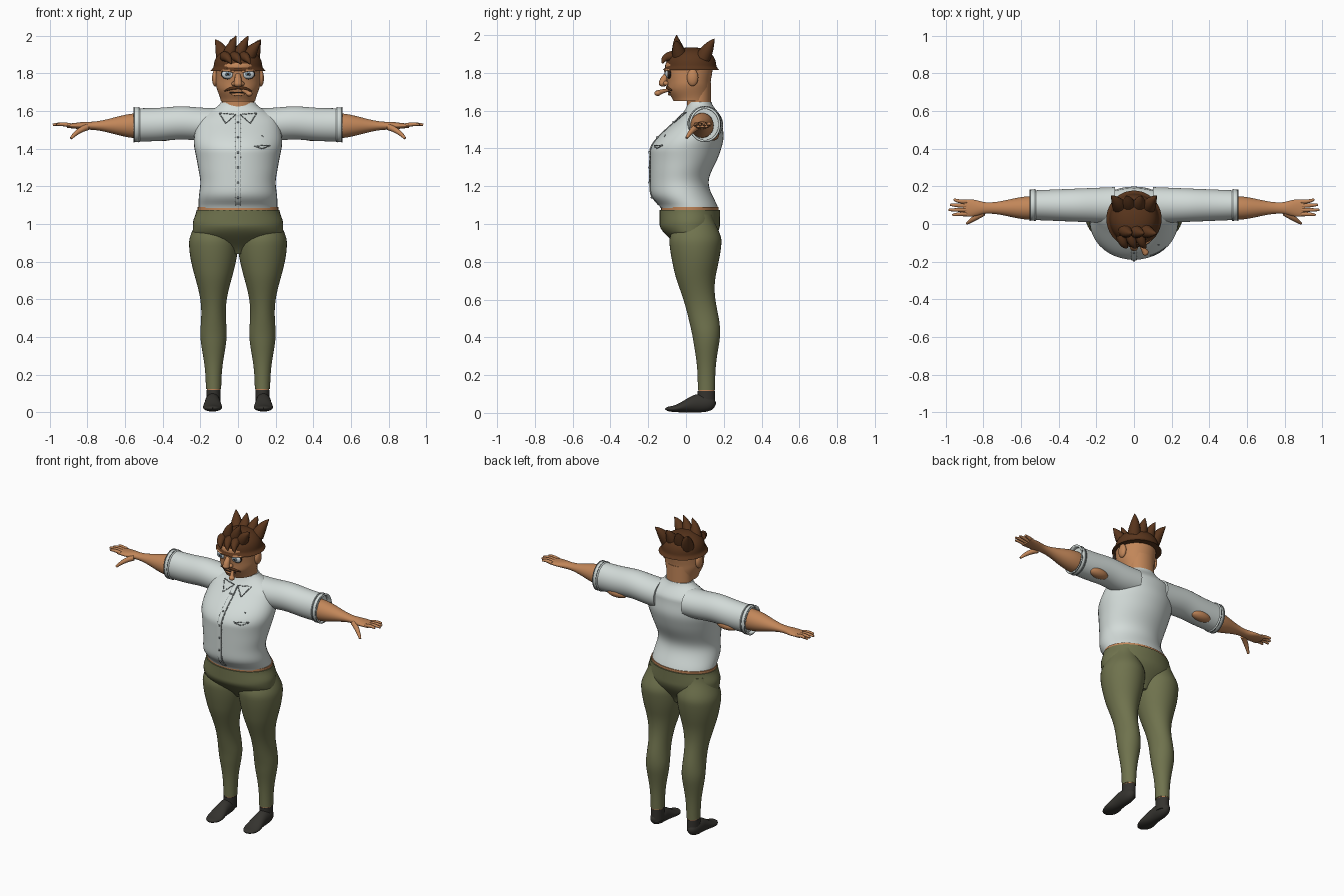
import bpy, bmesh, math
from mathutils import Vector, Matrix
from mathutils.bvhtree import BVHTree

if "Cube" in bpy.data.objects:
    bpy.data.objects.remove(bpy.data.objects["Cube"], do_unlink=True)


def material(name, *rgb):
    mat = bpy.data.materials.new(name)
    mat.use_nodes = True
    mat.diffuse_color = (*rgb, 1)
    shader = next(node for node in mat.node_tree.nodes if node.type == 'BSDF_PRINCIPLED')
    shader.inputs["Base Color"].default_value = (*rgb, 1)
    return mat


SHIRT = material("shirt_white", .65, .71, .69)
TRIM = material("trim_grey", .2, .23, .23)
TROUSER = material("trouser_olive", .16, .17, .075)
SKIN = material("skin_tan", .54, .24, .1)
HAIR = material("hair_brown", .1, .036, .012)
SOCK = material("sock_charcoal", .035, .033, .028)
EYE = material("eye_white", .65, .72, .75)
IRIS = material("iris_grey_blue", .12, .2, .26)
DARK = material("dark_line", .025, .016, .012)


def ramp(value, low, high):
    """Smooth rise from zero to one."""
    t = min(max((value - low) / (high - low), 0), 1)
    return t * t * (3 - 2 * t)


def bump(value, centre, width):
    """Soft hill of height one."""
    return math.exp(-((value - centre) / width) ** 2)


def finish(bm, name, mat, mirror=False, thickness=0):
    bmesh.ops.recalc_face_normals(bm, faces=bm.faces)
    mesh = bpy.data.meshes.new(name)
    bm.to_mesh(mesh)
    bm.free()
    mesh.materials.append(mat)
    for face in mesh.polygons:
        face.use_smooth = True
    mesh.set_sharp_from_angle(angle=math.radians(50))
    part = bpy.data.objects.new(name, mesh)
    bpy.context.scene.collection.objects.link(part)
    if thickness:
        part.modifiers.new("Solidify", 'SOLIDIFY').thickness = thickness
    if mirror:
        part.modifiers.new("Mirror", 'MIRROR').use_mirror_merge = False
    return part


def bridge(bm, rings, capped=True):
    rows = [[bm.verts.new(point) for point in ring] for ring in rings]
    for lower, upper in zip(rows, rows[1:]):
        for i in range(len(lower)):
            bm.faces.new((lower[i - 1], lower[i], upper[i], upper[i - 1]))
    if capped:
        bm.faces.new(rows[0])
        bm.faces.new(rows[-1])


def circle(sides):
    angles = [math.tau * i / sides for i in range(sides)]
    return [(math.cos(a), math.sin(a)) for a in angles]


def loft(name, axis, start, stop, rule, mat, mirror=False, steps=30, thickness=0):
    """Elliptical sections; the rule gives two centres and two radii at each position."""
    order = {'x': (0, 1, 2), 'y': (1, 0, 2), 'z': (1, 2, 0)}[axis]
    rings = []
    for k in range(steps + 1):
        t = start + (stop - start) * k / steps
        u, v, ru, rv = rule(t)
        points = [(t, u + ru * c, v + rv * s) for c, s in circle(40)]
        rings.append([[p[i] for i in order] for p in points])
    bm = bmesh.new()
    bridge(bm, rings, capped=not thickness)
    return finish(bm, name, mat, mirror, thickness)


def sweep(name, paths, mat, mirror=False, steps=6):
    """Round tapered tubes through start, control and end points of x, y, z, radius."""
    bm = bmesh.new()
    for path in paths:
        a, b, c = [Vector(p) for p in path]
        rings = []
        for k in range(steps + 1):
            t = k / steps
            p = a.lerp(b, t).lerp(b.lerp(c, t), t)
            turn = (b - a).lerp(c - b, t).xyz.to_track_quat('Z', 'Y')
            rings.append([p.xyz + turn @ Vector((x, y, 0)) * p.w for x, y in circle(12)])
        bridge(bm, rings)
    return finish(bm, name, mat, mirror)


def ball(name, centre, radii, mat, mirror=False):
    bm = bmesh.new()
    bmesh.ops.create_uvsphere(bm, u_segments=24, v_segments=14, radius=1,
                              matrix=Matrix.Translation(centre) @ Matrix.Diagonal((*radii, 1)))
    return finish(bm, name, mat, mirror)


# Shirt body, sleeves and cuffs
def torso_section(z):
    width = .21 + .025 * bump(z, 1.44, .1) - .01 * bump(z, 1.22, .06) - .12 * ramp(z, 1.55, 1.65)
    front = -.19 + .2 * ramp(z, 1.38, 1.65) + .055 * bump(z, 1.08, .05)
    back = .19 - .07 * bump(z, 1.22, .12) + .01 * bump(z, 1.46, .06) - .055 * ramp(z, 1.55, 1.65)
    return 0, (front + back) / 2, width, (back - front) / 2


def sleeve_section(x, extra=0):
    return .1, 1.527 + .01 * bump(x, .3, .1), .1 - .04 * x + extra, .088 + extra


torso = loft("shirt_body", 'z', 1.085, 1.645, torso_section, SHIRT, steps=50)
loft("sleeves", 'x', .1, .53, sleeve_section, SHIRT, True)
loft("sleeve_cuffs", 'x', .52, .555, lambda x: sleeve_section(x, .004), SHIRT, True, 2, .01)
for label, x in (("inner", .525), ("outer", .55)):
    loft("cuff_seam_" + label, 'x', x, x + .005, lambda x: sleeve_section(x, .006), TRIM, True, 1, .006)

# Shirt front details laid on the body surface
mesh = torso.data
tree = BVHTree.FromPolygons([v.co for v in mesh.vertices], [p.vertices for p in mesh.polygons])


def on_shirt(x, z, lift=0):
    hit = tree.ray_cast(Vector((x, -1, z)), Vector((0, 1, 0)))[0]
    return Vector((x, hit.y - lift, z))


def stitches(name, corners, mirror=False, dashes=5):
    paths = []
    for start, end in zip(corners, corners[1:]):
        a, b = Vector(start), Vector(end)
        for k in range(dashes):
            paths.append([(*on_shirt(*a.lerp(b, (k + f) / dashes)), .0028) for f in (0, .4, .8)])
    sweep(name, paths, TRIM, mirror, 2)


heights = [1.1 + .02 * k for k in range(25)]
bm = bmesh.new()
bridge(bm, [[on_shirt(0, z) + Vector((x, y, 0)) for x, y in
             ((-.013, .006), (-.012, -.005), (.012, -.005), (.013, .006))] for z in heights])
finish(bm, "button_placket", SHIRT)
stitches("placket_edges", [(.014, heights[0]), (.014, heights[-1])], True, 20)
for k, z in enumerate(heights[2::4]):
    ball(f"shirt_button_{k}", on_shirt(0, z, .006), (.006, .004, .006), TRIM)
collar = [(.1, 1.59), (.012, 1.582), (.065, 1.535)]
stitches("collar_stitching", collar + collar[:1], True)
pocket = [(.085, 1.415), (.17, 1.417), (.13, 1.4)]
stitches("pocket_stitching", pocket + pocket[:1])
stitches("pocket_mark", [(.125, 1.472), (.14, 1.46)], dashes=1)


# Arms, hands and exposed elbows
def arm_section(x):
    depth = .062 - .032 * ramp(x, .55, .77) + .016 * ramp(x, .78, .87)
    height = .066 - .045 * ramp(x, .53, .79) - .009 * ramp(x, .8, .91)
    return .085, 1.522, depth, height


loft("arms", 'x', .45, .91, arm_section, SKIN, True)
fingers = []
for k in range(4):
    y, tip = .053 + .022 * k, .99 - .02 * abs(k - 1.3)
    fingers.append([(.89, y, 1.524, .011), (.94, y, 1.535, .011), (tip, y + .006 * (k - 1), 1.527, .006)])
thumb = [(.8, .06, 1.515, .017), (.85, .03, 1.5, .016), (.888, .003, 1.455, .007)]
sweep("fingers_and_thumbs", fingers + [thumb], SKIN, True)
ball("bare_elbows", (.4, .14, 1.472), (.075, .035, .031), SKIN, True)


# Trousers
def leg_section(z):
    hip = .05 * ramp(z, .9, 1.06)
    width = .04 + .03 * bump(z, .42, .15) + .09 * ramp(z, .45, .9) - hip
    depth = .045 + .03 * bump(z, .45, .15) + .095 * ramp(z, .4, .95) - hip
    return .13, .108 - .058 * ramp(z, .38, .75), width, depth


def seat_section(z):
    rise = ramp(z, .82, 1)
    front, back = -.14 * rise, .1 + .08 * rise
    return 0, (front + back) / 2, .24 * ramp(z, .8, .96) - .02 * ramp(z, 1, 1.08), (back - front) / 2


loft("trouser_legs", 'z', .122, 1.05, leg_section, TROUSER, True, 50)
loft("trouser_seat", 'z', .84, 1.075, seat_section, TROUSER)
loft("bare_waist", 'z', 1.06, 1.09, lambda z: (0, .02, .215, .152), SKIN, steps=1)


# Socks with a sliver of bare ankle
def foot_section(y):
    rounding = math.sqrt(1.02 - abs((y - .024) / .134) ** 4)
    height = .018 + .03 * ramp(y, -.08, .07)
    return .135, height + .003, rounding * (.04 + .012 * bump(y, -.05, .06)), rounding * height


loft("bare_ankles", 'z', .1, .125, lambda z: (.13, .108, .036, .043), SKIN, True, 1)
loft("sock_ankles", 'z', .04, .117, lambda z: (.13, .107, .037, .046), SOCK, True, 2)
loft("sock_feet", 'y', -.11, .158, foot_section, SOCK, True)


# Head, neck, ears and nose
def head_section(z):
    jaw = ramp(z, 1.64, 1.72)
    crown = 1 - .3 * ramp(z, 1.84, 1.9)
    width = .09 + .028 * ramp(z, 1.64, 1.75)
    return 0, .03 - .015 * jaw, width * crown, (.095 + .02 * jaw + .01 * ramp(z, 1.74, 1.82)) * crown


loft("neck", 'z', 1.58, 1.75, lambda z: (0, .069, .084, .064), SKIN, steps=4)
loft("head", 'z', 1.652, 1.9, head_section, SKIN)
ball("ears", (.12, .035, 1.775), (.018, .03, .045), SKIN, True)
sweep("nose", [[(0, -.09, 1.8, .012), (0, -.12, 1.77, .02), (0, -.122, 1.745, .022)]], SKIN)
ball("nose_tip", (0, -.122, 1.745), (.022, .022, .018), SKIN)
ball("nostril_wings", (.02, -.105, 1.745), (.014, .016, .013), SKIN, True)

# Eyes, moustache, mouth and cigar
for name, y, size, depth, mat in (("eye_rims", -.09, .036, .014, DARK), ("eyeballs", -.094, .032, .016, EYE),
                                  ("irises", -.108, .014, .005, IRIS), ("pupils", -.112, .007, .003, DARK)):
    ball(name, (.054, y, 1.796), (size, depth, size * .75), mat, True)
sweep("upper_eyelids", [[(.02, -.109, 1.806, .005), (.055, -.118, 1.822, .008), (.088, -.085, 1.814, .005)]],
      SKIN, True)
sweep("moustache", [[(0, -.1, 1.724, .007), (.04, -.1, 1.724, .01), (.072, -.075, 1.706, .003)]], HAIR, True)
sweep("mouth_line", [[(0, -.092, 1.7, .004), (.025, -.092, 1.7, .004), (.045, -.084, 1.697, .003)]], DARK, True)
sweep("lower_lip", [[(0, -.088, 1.688, .008), (.02, -.088, 1.688, .008), (.035, -.083, 1.69, .004)]], SKIN, True)
sweep("cigar", [[(.015, -.075, 1.712, .007), (.045, -.125, 1.705, .01), (.06, -.15, 1.692, .016)]], SKIN)
ball("cigar_end", (.06, -.15, 1.692), (.017, .018, .014), SKIN)


# Hair cap, spiky tufts and fringe
def hair_section(z):
    radius = .13 * math.sqrt(1 - ((z - 1.81) / .126) ** 3) + .018 * bump(z, 1.81, .015)
    return 0, .027, radius, radius + .004


loft("hair_cap", 'z', 1.814, 1.935, hair_section, HAIR)
tufts = []
for k in (-1, 0, 1):
    tufts.append([(.05 * k, -.03, 1.88, .04), (.02 + .06 * k, -.05, 1.94, .035),
                  (.055 + .065 * k, -.05, 2 - .03 * max(k, 0), .002)])
for k in (-1.5, -.5, .5, 1.5):
    tufts.append([(.05 * k, .09, 1.88, .04), (.06 * k, .12, 1.94, .035), (.08 * k, .15, 1.98, .002)])
sweep("hair_tufts", tufts, HAIR)
sweep("hair_fringe", [[(x, -.06, 1.89, .028), (x + .015, -.12, 1.89, .025), (x + .035, -.125, 1.85, .003)]
                      for x in (-.07, -.02, .03)], HAIR)
